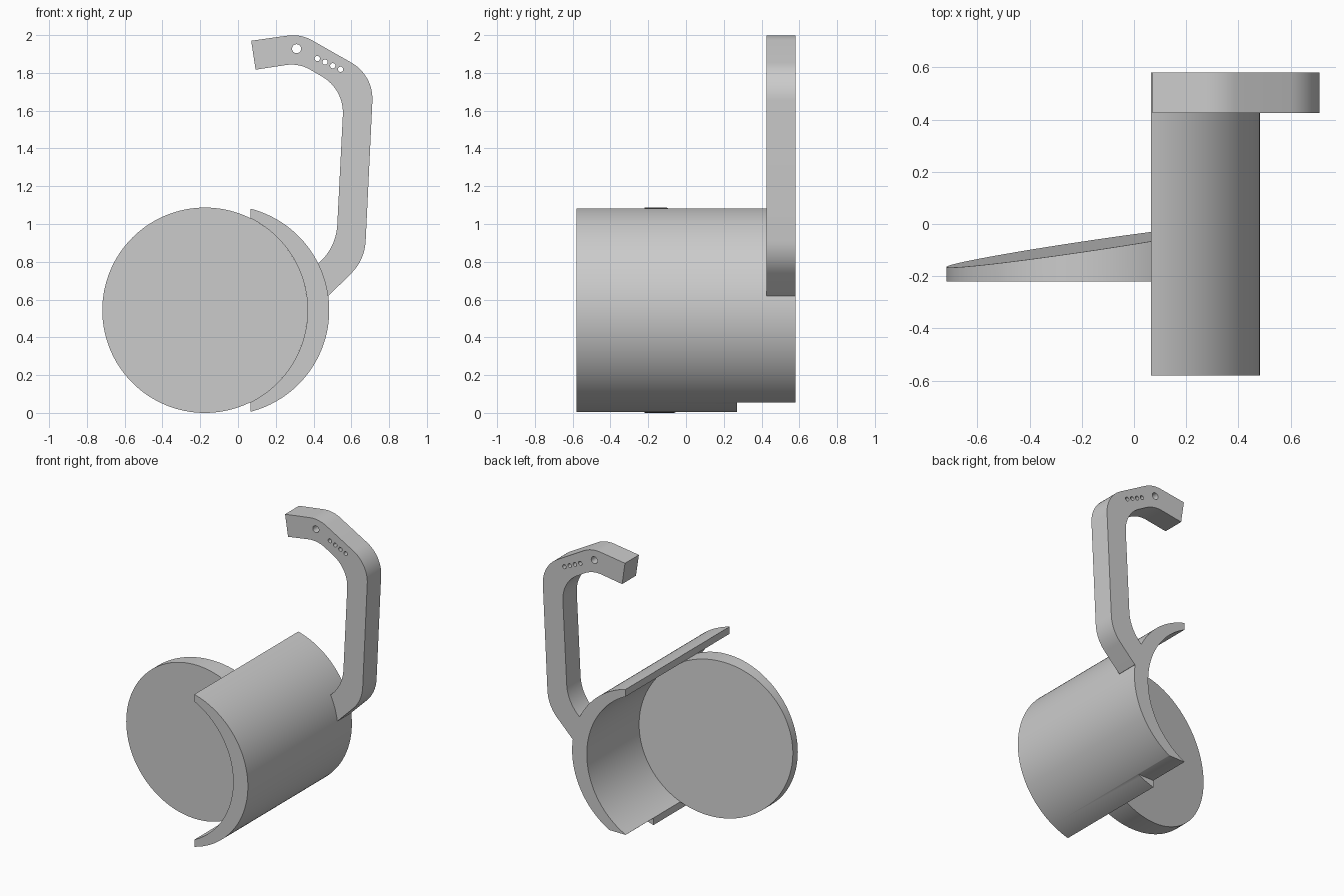
import bpy, bmesh, math
from mathutils import Vector

cube = bpy.data.objects.get("Cube")
if cube:
    bpy.data.objects.remove(cube, do_unlink=True)

grey = bpy.data.materials.new("plain grey")
grey.use_nodes = True
colour = (0.6, 0.6, 0.6, 1)
grey.diffuse_color = colour
grey.node_tree.nodes["Principled BSDF"].inputs["Base Color"].default_value = colour

MID_Z = 0.5435
DISC_X, DISC_R = -0.175, 0.5435
SHELL_X, SHELL_R = -0.072, 0.555
CUT_X, BACK_Y = 0.065, 0.58


def arc(cx, radius, a0, a1, n):
    """Points on an arc in the xz plane, centred at mid height."""
    return [Vector((cx + radius * math.cos(a0 + (a1 - a0) * i / n),
                    MID_Z + radius * math.sin(a0 + (a1 - a0) * i / n))) for i in range(n + 1)]


def fillet(corner, before, after, length, n=12):
    """Round a corner with a circular arc of the given tangent length."""
    c = Vector(corner)
    u, v = (Vector(before) - c).normalized(), (Vector(after) - c).normalized()
    half = u.angle(v) / 2
    centre = c + (u + v).normalized() * length / math.cos(half)
    start, end = c + u * length - centre, c + v * length - centre
    total = start.angle(end)
    return [centre + (start * math.sin(total * (1 - i / n)) + end * math.sin(total * i / n))
            / math.sin(total) for i in range(n + 1)]


def extrude(name, profile, y0, back):
    """Extrude an xz profile from y0 to back(x, z)."""
    bm = bmesh.new()
    front = [bm.verts.new((p.x, y0, p.y)) for p in profile]
    rear = [bm.verts.new((p.x, back(p.x, p.y), p.y)) for p in profile]
    bm.faces.new(front)
    bm.faces.new(rear[::-1])
    for i in range(len(front)):
        j = (i + 1) % len(front)
        bm.faces.new((front[j], front[i], rear[i], rear[j]))
    bmesh.ops.recalc_face_normals(bm, faces=bm.faces)
    mesh = bpy.data.meshes.new(name)
    bm.to_mesh(mesh)
    bm.free()
    ob = bpy.data.objects.new(name, mesh)
    bpy.context.collection.objects.link(ob)
    mesh.materials.append(grey)
    return ob


def cut(ob, cutter):
    mod = ob.modifiers.new("cut", 'BOOLEAN')
    mod.operation, mod.solver, mod.object = 'DIFFERENCE', 'EXACT', cutter
    bpy.context.view_layer.objects.active = ob
    bpy.ops.object.modifier_apply(modifier=mod.name)
    bpy.data.objects.remove(cutter, do_unlink=True)


# Round plate with a slanted back face
circle = arc(DISC_X, DISC_R, 0, 2 * math.pi, 128)[:-1]
disc = extrude("round_plate", circle, -0.22,
               lambda x, z: -0.084 + 0.148 * (x - DISC_X) - 0.037 * (z - MID_Z))

# Crescent shell, its inside following the plate rim
a_out = math.acos((CUT_X - SHELL_X) / SHELL_R)
a_in = math.acos((CUT_X - DISC_X) / DISC_R)
crescent = arc(SHELL_X, SHELL_R, -a_out, a_out, 64) + arc(DISC_X, DISC_R, a_in, -a_in, 64)
shell = extrude("curved_shell", crescent, -BACK_Y, lambda x, z: BACK_Y)

# Flat relief under the rear of the shell
block = [Vector(p) for p in ((0, -0.2), (0.6, -0.2), (0.6, 0.055), (0, 0.055))]
cut(shell, extrude("relief_cutter", block, 0.27, lambda x, z: 0.8))

# Hooked arm: outer side down, along the shell, inner side back up
outer = [(0.07, 1.97), (0.332, 2.007), (0.718, 1.787), (0.671, 0.81), (0.48, 0.62)]
inner = [(0.425, 0.79), (0.52, 0.885), (0.562, 1.713), (0.322, 1.852), (0.093, 1.817)]


def rounded(points, lengths):
    path = [Vector(points[0])]
    for i, length in enumerate(lengths, 1):
        path += fillet(points[i], points[i - 1], points[i + 1], length)
    return path + [Vector(points[-1])]


def shell_angle(p):
    return math.atan2(p[1] - MID_Z, p[0] - SHELL_X)


seat = arc(SHELL_X, SHELL_R - 0.008, shell_angle(outer[-1]), shell_angle(inner[0]), 6)
outline = rounded(outer, (0.07, 0.135, 0.1)) + seat + rounded(inner, (0.11, 0.135, 0.07))
arm = extrude("hooked_arm", outline, 0.425, lambda x, z: BACK_Y)

# One large and four small holes through the arm
holes = [(0.31, 1.928, 0.024)]
holes += [(0.42 + 0.041 * i, 1.876 - 0.019 * i, 0.014) for i in range(4)]
for x, z, r in holes:
    ring = [p + Vector((0, z - MID_Z)) for p in arc(x, r, 0, 2 * math.pi, 24)[:-1]]
    cut(arm, extrude("hole_cutter", ring, 0.3, lambda x, z: 0.7))

# Smooth the curved sides, keep the rims sharp
bpy.ops.object.select_all(action='DESELECT')
for ob in (disc, shell, arm):
    ob.select_set(True)
bpy.context.view_layer.objects.active = disc
bpy.ops.object.shade_smooth_by_angle(angle=math.radians(30))
